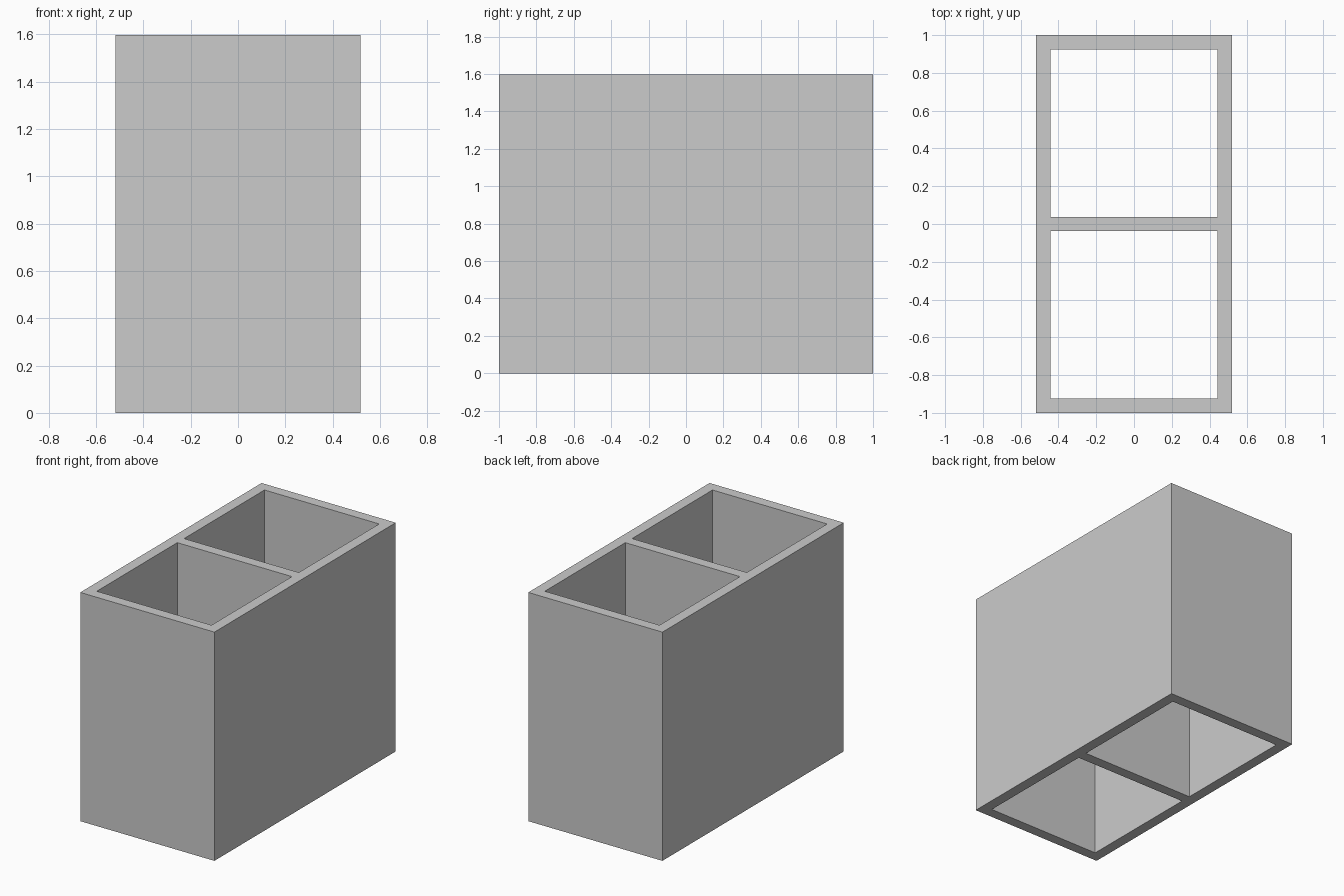
import bpy, bmesh

if "Cube" in bpy.data.objects:
    bpy.data.objects.remove(bpy.data.objects["Cube"])

HEIGHT = 1.597
HALF_X, HALF_Y = 0.518, 1.0
WALL = 0.075

# Wall lines of the plan, along x and y
xs = [-HALF_X, -HALF_X + WALL, HALF_X - WALL, HALF_X]
ys = [-HALF_Y, -HALF_Y + WALL, -WALL / 2, WALL / 2, HALF_Y - WALL, HALF_Y]

bm = bmesh.new()
grid = [[bm.verts.new((x, y, 0)) for y in ys] for x in xs]

# Floor plan: fill every cell except the two open compartments
for i in range(len(xs) - 1):
    for j in range(len(ys) - 1):
        if i == 1 and j in (1, 3):
            continue
        bm.faces.new((grid[i][j], grid[i + 1][j],
                      grid[i + 1][j + 1], grid[i][j + 1]))

# Raise the plan into solid walls, open at top and bottom
raised = bmesh.ops.extrude_face_region(bm, geom=bm.faces[:], use_keep_orig=True)
top = [v for v in raised["geom"] if isinstance(v, bmesh.types.BMVert)]
bmesh.ops.translate(bm, vec=(0, 0, HEIGHT), verts=top)
bmesh.ops.recalc_face_normals(bm, faces=bm.faces[:])

mesh = bpy.data.meshes.new("two_cell_block")
bm.to_mesh(mesh)
bm.free()
block = bpy.data.objects.new("two_cell_block", mesh)
bpy.context.collection.objects.link(block)
